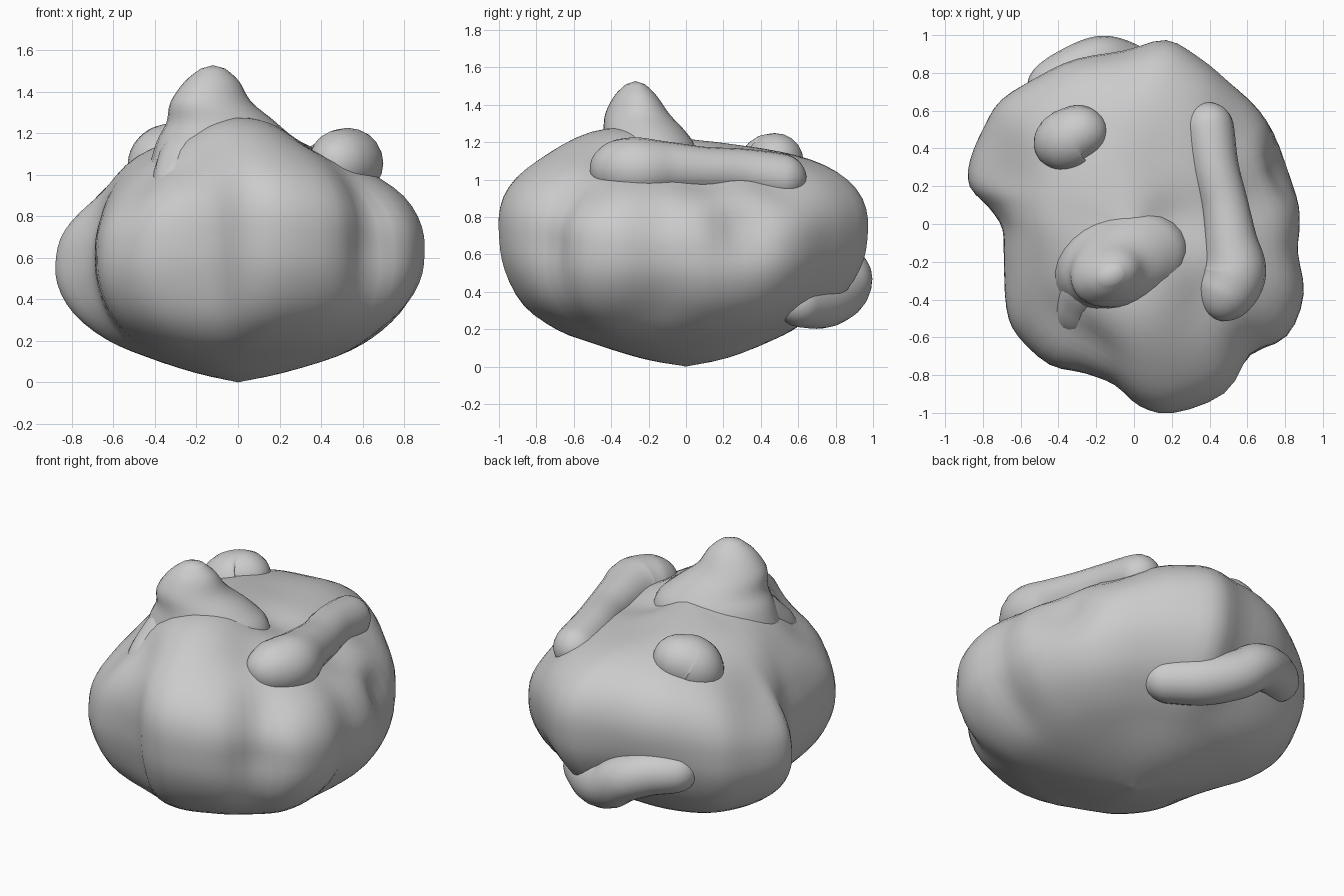
import bpy, bmesh, math
from mathutils import Vector

if "Cube" in bpy.data.objects:
    bpy.data.objects.remove(bpy.data.objects["Cube"])


def spline(pts, per, closed=False):
    """Catmull-Rom samples through points of any dimension."""
    n, out = len(pts), []
    for i in range(n if closed else n - 1):
        q = [pts[(i + k) % n] if closed else pts[min(max(i + k, 0), n - 1)] for k in (-1, 0, 1, 2)]
        for s in range(per):
            t = s / per
            out.append([0.5 * (2 * b + (c - a) * t + (2 * a - 5 * b + 4 * c - d) * t * t
                               + (3 * b - a - 3 * c + d) * t ** 3) for a, b, c, d in zip(*q)])
    if not closed:
        out.append(list(pts[-1]))
    return out


def loft(name, start, rings, end):
    """Skin a stack of closed rings between two pole points."""
    bm = bmesh.new()
    rows = [[bm.verts.new(p) for p in r] for r in rings]
    n = len(rows[0])
    for a, b in zip(rows, rows[1:]):
        for i in range(n):
            j = (i + 1) % n
            bm.faces.new((a[i], a[j], b[j], b[i]))
    for pole, r in ((start, rows[0]), (end, rows[-1])):
        v = bm.verts.new(pole)
        for i in range(n):
            bm.faces.new((v, r[i], r[(i + 1) % n]))
    bmesh.ops.recalc_face_normals(bm, faces=bm.faces)
    for f in bm.faces:
        f.smooth = True
    me = bpy.data.meshes.new(name)
    bm.to_mesh(me)
    bm.free()
    ob = bpy.data.objects.new(name, me)
    bpy.context.collection.objects.link(ob)
    return ob


def tube(name, path, sides=20):
    """Round-ended tube along (x, y, z, radius) points."""
    s = spline(path, 10)
    c = [Vector(p[:3]) for p in s]
    dist = [0.0]
    for a, b in zip(c, c[1:]):
        dist.append(dist[-1] + (b - a).length)
    rings = []
    for i in range(1, len(c) - 1):
        d = min(dist[i], dist[-1] - dist[i])
        R = s[i][3]
        r = R * math.sqrt(max(0.0, 1 - max(0, 1 - d / R) ** 2))
        t = (c[i + 1] - c[i - 1]).normalized()
        u = t.cross(Vector((0, 0, 1))).normalized()
        w = u.cross(t)
        rings.append([c[i] + r * (math.cos(k) * u + math.sin(k) * w)
                      for k in (2 * math.pi * j / sides for j in range(sides))])
    return loft(name, c[0], rings, c[-1])


# Main lump: top outline swept through a vertical profile, then pushed and dented
outline = spline([(.17, .98), (.35, .89), (.5, .77), (.67, .61), (.79, .42), (.87, .15), (.88, 0),
                  (.87, -.15), (.9, -.37), (.82, -.6), (.65, -.73), (.48, -.9), (.2, -.99), (.03, -.95),
                  (-.1, -.84), (-.25, -.79), (-.45, -.75), (-.62, -.6), (-.68, -.45), (-.69, -.2),
                  (-.7, -.03), (-.77, .08), (-.88, .2), (-.88, .34), (-.8, .52), (-.7, .66),
                  (-.5, .77), (-.3, .86), (-.05, .92)], 3, True)
# softened outline used toward the top and bottom
N = len(outline)
soft = [[sum(outline[(i + k) % N][c] for k in range(-8, 9)) / 17 * 1.02 for c in (0, 1)] for i in range(N)]
# radius factor, height toward front/back, height toward the sides
profile = spline([(.03, .005, .005), (.25, .04, .045), (.55, .12, .125), (.75, .19, .21), (.9, .32, .33),
                  (.98, .52, .47), (1, .68, .6), (.985, .85, .73), (.9, 1.0, .88), (.73, 1.11, 1.0),
                  (.5, 1.18, 1.11), (.25, 1.215, 1.18), (.03, 1.22, 1.22)], 3)
# x, y, z, spread, push outward
bumps = [(.02, -.42, 1.2, .22, .09), (.1, -.8, 1.0, .25, .03), (-.22, -.65, 1.1, .11, -.05),
         (-.5, -.55, .95, .17, -.08), (-.78, .28, .92, .18, -.09),
         (.6, -.68, .65, .13, -.06), (.62, -.6, .9, .12, -.06), (.78, .31, .75, .12, -.09),
         (.62, .1, 1.02, .13, -.05), (.58, .5, .98, .13, -.05), (.36, -.38, 1.15, .12, -.04),
         (.8, -.2, .3, .15, -.04), (.15, .35, 1.2, .18, -.05), (.25, 0, 1.2, .14, -.06),
         (.3, .68, .25, .25, -.10), (-.2, .8, .3, .2, -.06), (-.5, 0, 1.05, .15, .03),
         (-.35, .75, .9, .2, .03), (.35, -.75, .2, .2, -.03)]
mid = Vector((0, 0, .6))


def body_point(i, f, zf, zs):
    k = min(1, max(0, (f - .55) / .42))
    x, y = (k * a + (1 - k) * b for a, b in zip(outline[i], soft[i]))
    w = x * x / (x * x + y * y)
    p = Vector((x * f, y * f, zf + (zs - zf) * w))
    push = sum(a * math.exp(-(p - Vector((bx, by, bz))).length_squared / (2 * s * s))
               for bx, by, bz, s, a in bumps)
    return p + (p - mid).normalized() * push


rings = [[body_point(i, *pr) for i in range(N)] for pr in profile]
loft("main_lump", (0, 0, 0), rings, (0, 0, sum(p.z for p in rings[-1]) / N))

# Pointed horn on top: z, centre x, centre y, radius x, radius y
horn = spline([(.95, -.07, -.21, .38, .3), (1.15, -.06, -.2, .335, .26), (1.25, -.08, -.22, .265, .22),
               (1.35, -.13, -.26, .195, .17), (1.45, -.125, -.27, .13, .11),
               (1.51, -.12, -.27, .06, .05)], 4)
loft("top_horn", (-.07, -.21, .93),
     [[(cx + rx * math.cos(a), cy + ry * math.sin(a) + .15 * rx * math.cos(a), z)
       for a in (2 * math.pi * k / 28 for k in range(28))] for z, cx, cy, rx, ry in horn],
     (-.12, -.27, 1.527))
tube("horn_root", [(-.13, -.2, 1.18, .12), (-.23, -.3, 1.11, .13), (-.28, -.4, 1.02, .12),
                   (-.3, -.49, .92, .11), (-.3, -.53, .78, .08)])

# Winding ridge along the upper right
tube("upper_ridge", [(.38, .64, .98, .12), (.4, .5, 1.01, .13), (.43, .3, 1.04, .125), (.48, .1, 1.05, .125),
                     (.51, -.08, 1.06, .14), (.53, -.25, 1.055, .17), (.48, -.38, 1.06, .155),
                     (.42, -.5, 1.07, .12)])

# Small knob on the rear left of the top
tube("small_knob", [(-.14, .47, 1.1, .12), (-.28, .48, 1.1, .15), (-.36, .44, 1.065, .165), (-.5, .4, .96, .13)])

# Low ridge wrapped round the back
tube("back_ridge", [(.36, .51, .32, .11), (.27, .6, .34, .13), (.1, .73, .35, .145), (-.06, .83, .4, .14),
                    (-.18, .86, .48, .135), (-.32, .81, .53, .13), (-.44, .74, .54, .12), (-.52, .64, .54, .1)])
